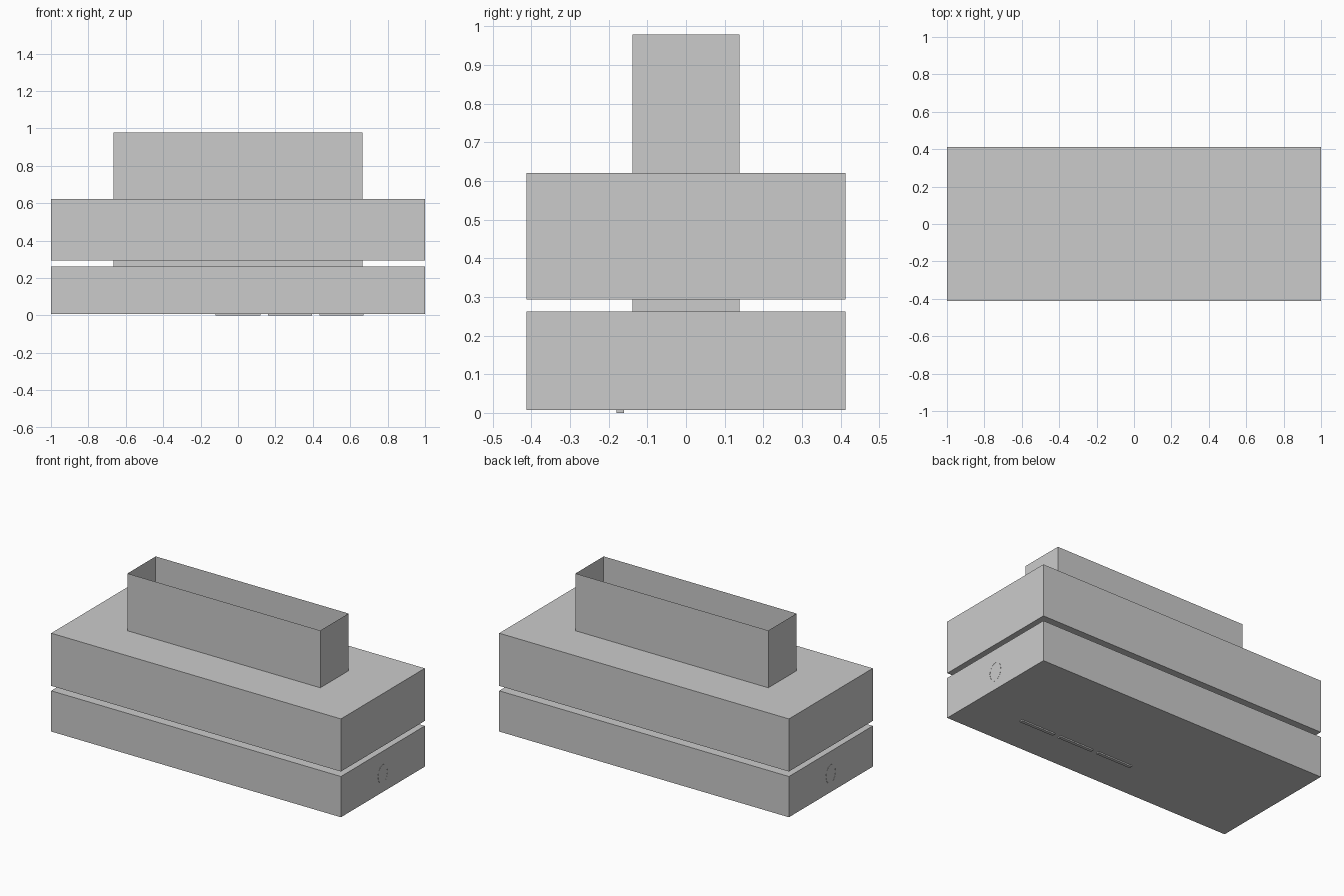
import bpy, bmesh, math

if "Cube" in bpy.data.objects:
    bpy.data.objects.remove(bpy.data.objects["Cube"])


def make_object(name, bm):
    mesh = bpy.data.meshes.new(name)
    bm.to_mesh(mesh)
    bm.free()
    obj = bpy.data.objects.new(name, mesh)
    bpy.context.collection.objects.link(obj)
    return obj


def box(name, x0, x1, y0, y1, z0, z1, open_top=False):
    bm = bmesh.new()
    bmesh.ops.create_cube(bm, size=1)
    for v in bm.verts:
        v.co.x = x1 if v.co.x > 0 else x0
        v.co.y = y1 if v.co.y > 0 else y0
        v.co.z = z1 if v.co.z > 0 else z0
    if open_top:
        top = [f for f in bm.faces if f.normal.z > 0.9 or
               all(abs(v.co.z - z1) < 1e-6 for v in f.verts)]
        bmesh.ops.delete(bm, geom=top, context='FACES_ONLY')
    return make_object(name, bm)


# Two stacked slabs separated by a narrow shadow gap
box("lower_base", -0.999, 0.999, -0.413, 0.413, 0.008, 0.262)
box("upper_body", -0.999, 0.999, -0.413, 0.413, 0.293, 0.621)

# Recessed core visible in the gap
box("gap_core", -0.665, 0.665, -0.139, 0.139, 0.262, 0.293)

# Thin sleeve, open at the top
box("open_sleeve", -0.665, 0.665, -0.139, 0.139, 0.60, 0.978, open_top=True)

# Three raised bars under the base
for i, (a, b) in enumerate([(-0.12, 0.12), (0.16, 0.395), (0.435, 0.67)]):
    box(f"bottom_bar_{i + 1}", a, b, -0.18, -0.16, 0.0, 0.02)


# Thin broken oval rims on both ends
def oval_rim(name, side):
    bm = bmesh.new()
    arcs = [(35, 145), (152, 176), (186, 222), (230, 312), (320, 350), (0, 26)]
    for start, end in arcs:
        steps = max(2, (end - start) // 10)
        rings = []
        for k in range(steps + 1):
            t = math.radians(start + (end - start) * k / steps)
            rings.append([bm.verts.new((side * x, r * 0.046 * math.cos(t),
                                        0.12 + r * 0.057 * math.sin(t)))
                          for x, r in ((0.996, 0.96), (1.0, 0.96),
                                       (1.0, 1.03), (0.996, 1.03))])
        for p, q in zip(rings, rings[1:]):
            for j in range(4):
                bm.faces.new((p[j], p[(j + 1) % 4], q[(j + 1) % 4], q[j]))
        bm.faces.new(rings[0][::-1])
        bm.faces.new(rings[-1])
    bmesh.ops.recalc_face_normals(bm, faces=bm.faces[:])
    make_object(name, bm)


oval_rim("right_end_rim", 1)
oval_rim("left_end_rim", -1)
